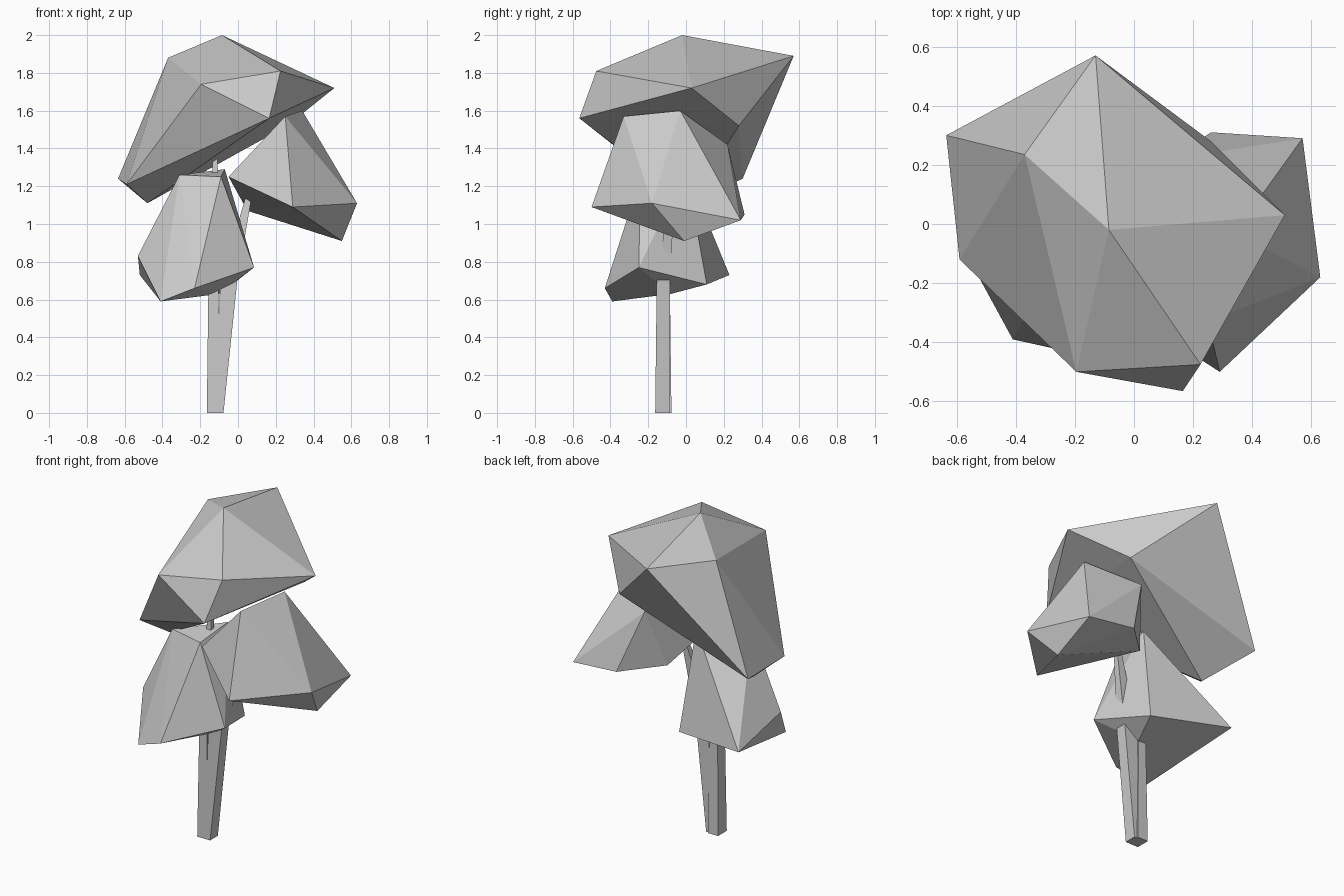
import bpy, bmesh
from mathutils import Vector

if "Cube" in bpy.data.objects:
    bpy.data.objects.remove(bpy.data.objects["Cube"])


def finish(bm, name):
    bmesh.ops.recalc_face_normals(bm, faces=bm.faces[:])
    mesh = bpy.data.meshes.new(name)
    bm.to_mesh(mesh)
    bm.free()
    obj = bpy.data.objects.new(name, mesh)
    bpy.context.collection.objects.link(obj)
    return obj


def faceted_clump(name, corners):
    """Flat-faced leaf mass spanned over its corner points."""
    bm = bmesh.new()
    verts = [bm.verts.new(c) for c in corners]
    bmesh.ops.convex_hull(bm, input=verts)
    loose = [v for v in bm.verts if not v.link_faces]
    bmesh.ops.delete(bm, geom=loose, context='VERTS')
    return finish(bm, name)


def limb(name, sections):
    """Four-sided limb through (x, y, z, half width, half depth) sections."""
    bm = bmesh.new()
    rings = []
    for x, y, z, w, d in sections:
        rings.append([bm.verts.new(Vector((x + sx * w, y + sy * d, z)))
                      for sx, sy in ((-1, -1), (1, -1), (1, 1), (-1, 1))])
    for a, b in zip(rings, rings[1:]):
        for i in range(4):
            j = (i + 1) % 4
            bm.faces.new((a[i], a[j], b[j], b[i]))
    bm.faces.new(rings[0][::-1])
    bm.faces.new(rings[-1])
    return finish(bm, name)


# Large leaning crown
faceted_clump("crown_foliage", [
    (-.085, -.02, 2.0), (-.13, .57, 1.89), (-.37, .235, 1.88), (-.195, -.50, 1.74),
    (.225, -.475, 1.81), (.51, .03, 1.72), (.165, -.565, 1.56), (-.635, .30, 1.24),
    (-.59, -.12, 1.21), (-.48, .02, 1.11), (.26, .28, 1.52)])

# Lower left clump around the trunk
faceted_clump("left_foliage", [
    (-.31, -.20, 1.26), (-.09, -.24, 1.25), (-.07, 0, 1.29), (-.53, -.17, .83),
    (-.52, .23, .73), (-.41, -.39, .59), (-.23, -.43, .66), (.085, -.25, .77),
    (-.03, .11, .68), (-.10, -.08, .63)])

# Middle right clump
faceted_clump("right_foliage", [
    (.25, -.33, 1.57), (.34, -.03, 1.60), (.13, .22, 1.42), (-.05, -.28, 1.25),
    (.05, .11, 1.07), (.29, -.50, 1.09), (.63, -.18, 1.11), (.57, .29, 1.02),
    (.26, .31, 1.05), (.55, -.01, .91)])

# Trunk and the limb that leans to the right clump
limb("trunk", [(-.13, -.12, 0, .035, .043), (-.13, -.12, .65, .027, .035),
               (-.12, -.09, 1.42, .012, .012)])
limb("side_branch", [(-.095, -.125, 0, .018, .038), (-.05, -.12, .69, .045, .035),
                     (.07, -.07, 1.2, .012, .012)])
